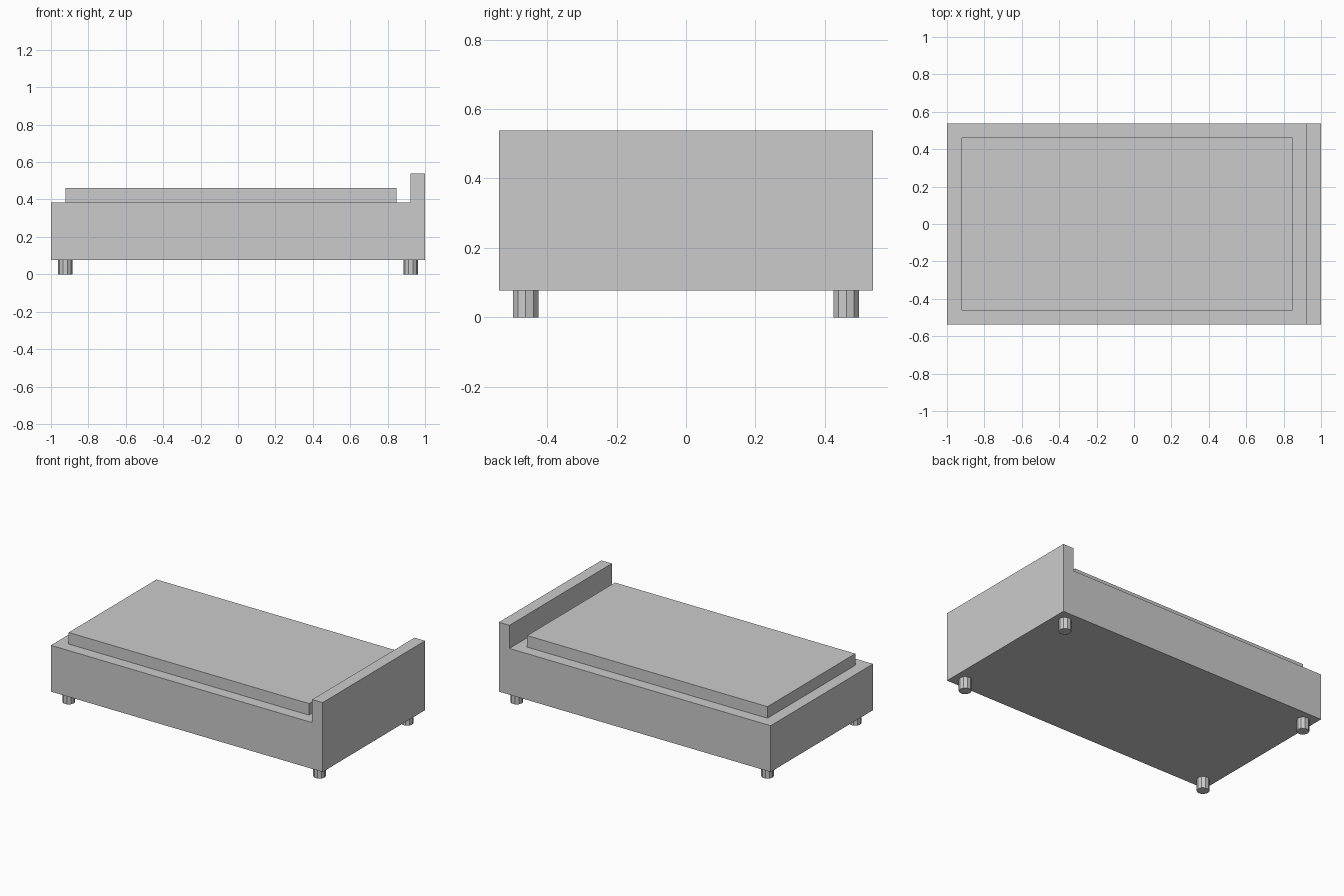
import bpy
import bmesh
from mathutils import Matrix

if "Cube" in bpy.data.objects:
    bpy.data.objects.remove(bpy.data.objects["Cube"], do_unlink=True)

# The bed is laid out on a module of 1/13 of its half length
U = 1 / 13

grey = bpy.data.materials.new("light_grey")
grey.use_nodes = True
grey.diffuse_color = (0.6, 0.6, 0.6, 1)
grey.node_tree.nodes["Principled BSDF"].inputs["Base Color"].default_value = (0.6, 0.6, 0.6, 1)


def add_object(name, bm):
    bmesh.ops.recalc_face_normals(bm, faces=bm.faces)
    mesh = bpy.data.meshes.new(name)
    bm.to_mesh(mesh)
    bm.free()
    mesh.materials.append(grey)
    obj = bpy.data.objects.new(name, mesh)
    bpy.context.collection.objects.link(obj)
    return obj


def extrude_profile(name, profile, half_width):
    """Extrude an (x, z) outline across y, all in modules."""
    bm = bmesh.new()
    face = bm.faces.new([bm.verts.new((x * U, -half_width * U, z * U)) for x, z in profile])
    moved = bmesh.ops.extrude_face_region(bm, geom=[face])["geom"]
    verts = [g for g in moved if isinstance(g, bmesh.types.BMVert)]
    bmesh.ops.translate(bm, verts=verts, vec=(0, 2 * half_width * U, 0))
    return add_object(name, bm)


# Base and headboard share one L-shaped outline
extrude_profile("base_with_headboard",
                [(-13, 1), (13, 1), (13, 7), (12, 7), (12, 5), (-13, 5)], 7)

# Mattress resting on the base
extrude_profile("mattress", [(-12, 5), (11, 5), (11, 6), (-12, 6)], 6)

# Four short round legs
for x, end in ((-12, "foot"), (12, "head")):
    for y, side in ((-6, "front"), (6, "back")):
        bm = bmesh.new()
        bmesh.ops.create_cone(bm, cap_ends=True, segments=10, radius1=U / 2, radius2=U / 2,
                              depth=U, matrix=Matrix.Translation((x * U, y * U, U / 2))
                              @ Matrix.Rotation(1.5707963, 4, "Z"))
        add_object(f"{end}_{side}_leg", bm)
